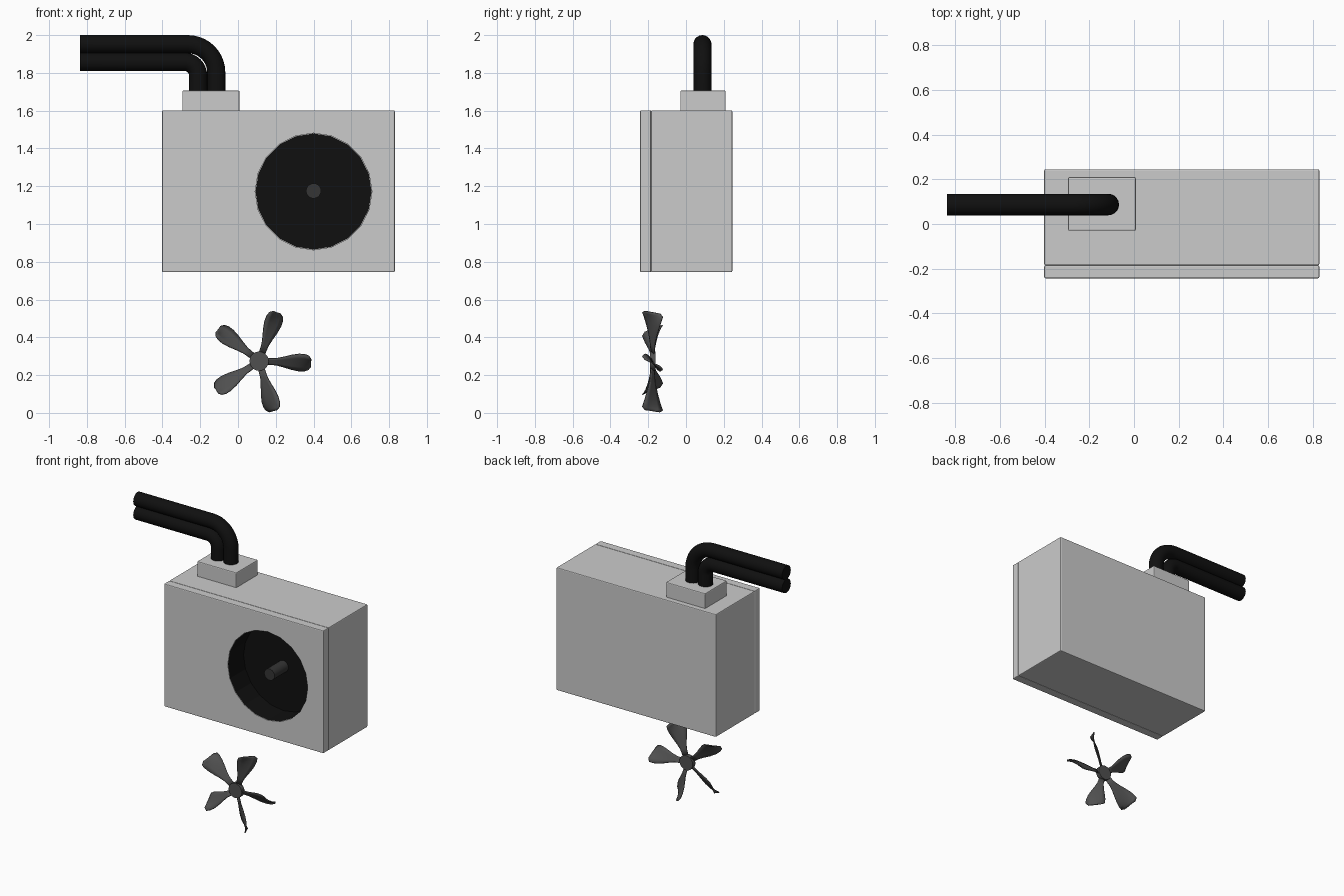
import bpy, bmesh, math
from mathutils import Vector, Matrix

if "Cube" in bpy.data.objects:
    bpy.data.objects.remove(bpy.data.objects["Cube"])


def material(name, v):
    m = bpy.data.materials.new(name)
    m.diffuse_color = (v, v, v, 1)
    m.use_nodes = True
    m.node_tree.nodes["Principled BSDF"].inputs["Base Color"].default_value = m.diffuse_color
    return m


BLACK = material("black", 0.005)
DARK = material("dark_grey", 0.08)
SHAFT = material("shaft_grey", 0.035)


def finish(name, bm, mat=None, smooth=False):
    bmesh.ops.recalc_face_normals(bm, faces=bm.faces[:])
    me = bpy.data.meshes.new(name)
    bm.to_mesh(me)
    bm.free()
    ob = bpy.data.objects.new(name, me)
    bpy.context.collection.objects.link(ob)
    if mat:
        me.materials.append(mat)
    if smooth:
        bpy.ops.object.select_all(action='DESELECT')
        ob.select_set(True)
        bpy.context.view_layer.objects.active = ob
        bpy.ops.object.shade_smooth_by_angle(angle=math.radians(40))
    return ob


def box(name, lo, hi, bevel=0.006):
    lo, hi = Vector(lo), Vector(hi)
    bm = bmesh.new()
    bmesh.ops.create_cube(bm, size=1, matrix=Matrix.Translation((lo + hi) / 2)
                          @ Matrix.Diagonal((*(hi - lo), 1)))
    bmesh.ops.bevel(bm, geom=bm.edges[:], offset=bevel, segments=2,
                    profile=0.5, affect='EDGES')
    return finish(name, bm)


def disc(name, x, z, r, y0, y1, sides, mat=None, open_front=False, smooth=False):
    """Cylinder lying along y from y0 (front) to y1 (back)."""
    bm = bmesh.new()
    bmesh.ops.create_cone(bm, cap_ends=True, segments=sides, radius1=r, radius2=r,
                          depth=y1 - y0, matrix=Matrix.Translation((x, (y0 + y1) / 2, z))
                          @ Matrix.Rotation(math.pi / 2, 4, 'X'))
    ob_bm = bm
    if open_front:
        front = min(bm.faces, key=lambda f: f.calc_center_median().y)
        bmesh.ops.delete(ob_bm, geom=[front], context='FACES_ONLY')
        ob = finish(name, bm, mat)
        ob.data.flip_normals()
        return ob
    return finish(name, bm, mat, smooth)


# Casing, front panel and pipe junction box
case = box("rear_case", (-0.402, -0.185, 0.745), (0.83, 0.245, 1.602))
panel = box("front_panel", (-0.402, -0.243, 0.745), (0.83, -0.185, 1.602))
box("junction_box", (-0.295, -0.03, 1.595), (0.008, 0.21, 1.706))

# Round fan opening cut through the panel into the case
FX, FZ, BACK = 0.40, 1.172, -0.07
cutter = disc("opening_cutter", FX, FZ, 0.309, -0.40, BACK, 20)
cutter.hide_render = True
cutter.hide_viewport = False
cutter.display_type = 'WIRE'
for ob in (case, panel):
    mod = ob.modifiers.new("opening", 'BOOLEAN')
    mod.operation = 'DIFFERENCE'
    mod.solver = 'EXACT'
    mod.object = cutter
disc("opening_liner", FX, FZ, 0.307, -0.242, BACK - 0.002, 20, BLACK, open_front=True)
disc("motor_shaft", FX, FZ + 0.003, 0.04, -0.225, BACK, 20, SHAFT, smooth=True)


# Two bent pipes: a circle swept along an L-shaped path with a rounded corner
def pipe(name, x, z, bend, r=0.048, y=0.087, sides=20):
    path = [(x, 1.69, 0)]
    for i in range(11):
        a = math.pi / 2 * i / 10
        path.append((x - bend + bend * math.cos(a), z - bend + bend * math.sin(a), a))
    path.append((-0.837, z, math.pi / 2))
    bm = bmesh.new()
    rings = []
    for px, pz, a in path:
        ring = []
        for k in range(sides):
            t = 2 * math.pi * k / sides
            u = r * math.cos(t)
            ring.append(bm.verts.new((px + u * math.cos(a), y + r * math.sin(t),
                                      pz + u * math.sin(a))))
        rings.append(ring)
    for a, b in zip(rings, rings[1:]):
        for k in range(sides):
            n = (k + 1) % sides
            bm.faces.new((a[k], a[n], b[n], b[k]))
    bm.faces.new(rings[0])
    bm.faces.new(rings[-1])
    return finish(name, bm, BLACK, True)


pipe("outer_pipe", -0.115, 1.952, 0.15)
pipe("inner_pipe", -0.212, 1.858, 0.07)

# Loose five-bladed fan below the casing
HX, HY, HZ = 0.112, -0.177, 0.274
disc("fan_hub", HX, HZ, 0.051, HY - 0.014, HY + 0.016, 20, DARK, smooth=True)

# Blade stations: radius, half width across, half width in depth
STATIONS = [(0.04, 0.016, 0.008), (0.09, 0.018, 0.011), (0.13, 0.027, 0.017),
            (0.17, 0.038, 0.026), (0.21, 0.045, 0.037), (0.24, 0.044, 0.046),
            (0.262, 0.036, 0.054), (0.275, 0.018, 0.040)]
ACROSS = (-1, -0.5, 0, 0.5, 1)


def blade(name, angle):
    rad = Vector((math.cos(angle), 0, math.sin(angle)))
    tan = Vector((-math.sin(angle), 0, math.cos(angle)))
    bm = bmesh.new()
    grid = []
    for r, w, d in STATIONS:
        grid.append([bm.verts.new(Vector((HX, HY, HZ)) + rad * r + tan * (w * s)
                                  - Vector((0, d * s, 0))) for s in ACROSS])
    for a, b in zip(grid, grid[1:]):
        for k in range(len(ACROSS) - 1):
            bm.faces.new((a[k], a[k + 1], b[k + 1], b[k]))
    ob = finish(name, bm, DARK, True)
    mod = ob.modifiers.new("thickness", 'SOLIDIFY')
    mod.thickness = 0.006
    mod.offset = 0
    return ob


for i in range(5):
    blade(f"fan_blade_{i + 1}", math.radians(70 + 72 * i))
